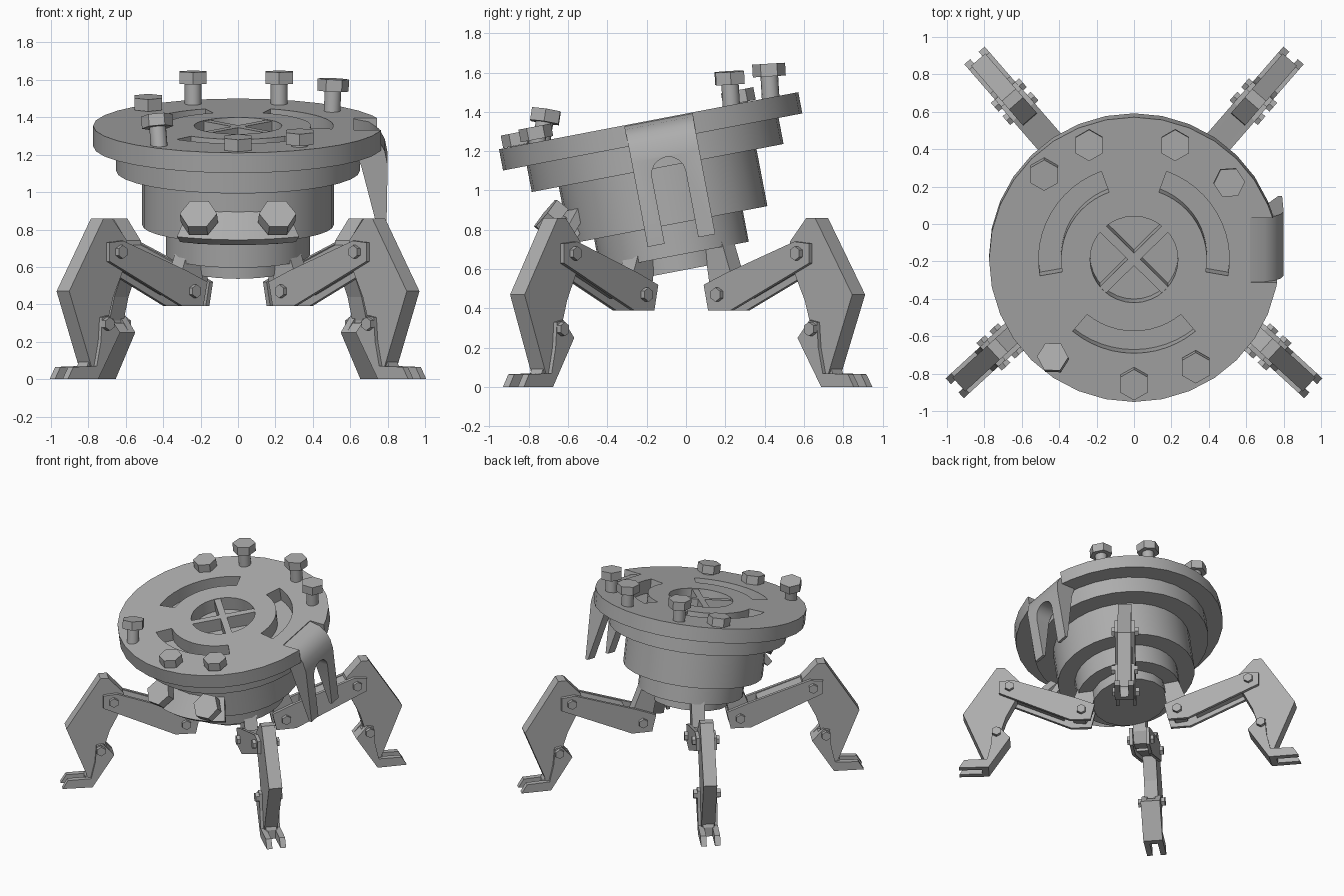
import bpy, bmesh, math
from mathutils import Matrix, Vector

if "Cube" in bpy.data.objects:
    bpy.data.objects.remove(bpy.data.objects["Cube"])

steel = bpy.data.materials.new("grey_steel")
steel.diffuse_color = (0.42, 0.42, 0.42, 1)
steel.use_nodes = True
steel.node_tree.nodes["Principled BSDF"].inputs["Base Color"].default_value = steel.diffuse_color

# tilted frame of the body: origin at the centre of the lid's top face
BODY = Matrix.Translation((0, -0.19, 1.355)) @ Matrix.Rotation(math.radians(10.8), 4, 'X')
FLAT = Matrix.Rotation(math.pi / 2, 4, 'X')


def finish(name, bm, M):
    bm.transform(M)
    bmesh.ops.recalc_face_normals(bm, faces=bm.faces[:])
    me = bpy.data.meshes.new(name)
    bm.to_mesh(me)
    bm.free()
    me.materials.append(steel)
    ob = bpy.data.objects.new(name, me)
    bpy.context.collection.objects.link(ob)
    return ob


def add_prism(bm, pts, a, b):
    """Profile in the XZ plane, extruded along Y from a to b."""
    lo = [bm.verts.new((x, a, z)) for x, z in pts]
    hi = [bm.verts.new((x, b, z)) for x, z in pts]
    bm.faces.new(lo)
    bm.faces.new(hi)
    for i in range(len(pts)):
        bm.faces.new((lo[i - 1], lo[i], hi[i], hi[i - 1]))


def prism(name, pts, spans, M):
    bm = bmesh.new()
    for a, b in spans:
        add_prism(bm, pts, a, b)
    return finish(name, bm, M)


def add_cyl(bm, r, z0, z1, n, M=Matrix()):
    bmesh.ops.create_cone(bm, cap_ends=True, segments=n, radius1=r, radius2=r, depth=z1 - z0,
                          matrix=M @ Matrix.Translation((0, 0, (z0 + z1) / 2)))


def cyl(name, r, z0, z1, n, M):
    bm = bmesh.new()
    add_cyl(bm, r, z0, z1, n)
    return finish(name, bm, M)


def smooth(ob):
    bpy.context.view_layer.objects.active = ob
    ob.select_set(True)
    bpy.ops.object.shade_smooth_by_angle(angle=math.radians(30))
    ob.select_set(False)


def cut(ob, cutter):
    bpy.context.view_layer.objects.active = ob
    m = ob.modifiers.new("cut", 'BOOLEAN')
    m.operation, m.object, m.solver = 'DIFFERENCE', cutter, 'EXACT'
    bpy.ops.object.modifier_apply(modifier=m.name)
    bpy.data.objects.remove(cutter)


def arc(r, a0, a1, n):
    angs = [math.radians(a0 + (a1 - a0) * i / n) for i in range(n + 1)]
    return [(r * math.cos(a), r * math.sin(a)) for a in angs]


def slab(name, loops, z0, z1, M):
    """Flat plate from an outline loop and hole loops."""
    bm = bmesh.new()
    caps = ([], [])
    for pts in loops:
        lo = [bm.verts.new((x, y, z0)) for x, y in pts]
        hi = [bm.verts.new((x, y, z1)) for x, y in pts]
        for i in range(len(pts)):
            bm.faces.new((lo[i - 1], lo[i], hi[i], hi[i - 1]))
            caps[0].append(bm.edges.get((lo[i - 1], lo[i])))
            caps[1].append(bm.edges.get((hi[i - 1], hi[i])))
    for edges in caps:
        bmesh.ops.triangle_fill(bm, edges=edges, use_beauty=True, normal=(0, 0, 1))
    return finish(name, bm, M)


def sweep(name, profile, a0, a1, n, M):
    """Closed (radius, height) profile swept around Z."""
    bm = bmesh.new()
    rings = []
    for x, y in arc(1, a0, a1, n):
        rings.append([bm.verts.new((r * x, r * y, z)) for r, z in profile])
    bm.faces.new(rings[0])
    bm.faces.new(rings[-1])
    for p, q in zip(rings, rings[1:]):
        for i in range(len(profile)):
            bm.faces.new((p[i - 1], p[i], q[i], q[i - 1]))
    return finish(name, bm, M)


def bolt(name, top, axis, r, h, shaft_r, length, turn=0):
    """Hex head whose top centre is at top, with a round shank behind it."""
    M = Matrix.Translation(top) @ Vector(axis).to_track_quat('Z', 'Y').to_matrix().to_4x4()
    M = M @ Matrix.Rotation(math.radians(turn), 4, 'Z')
    bm = bmesh.new()
    add_cyl(bm, r, -h, 0, 6)
    add_cyl(bm, shaft_r, -length, -h + 0.005, 16)
    smooth(finish(name, bm, M))


# lid with an edge notch for the clip, three curved slots and a round hole
outline = [p for p in arc(0.775, 0, 348.75, 31) if not (p[0] > 0 and -0.125 < p[1] < 0.225)]
outline = [p for p in outline if p[1] >= 0] + [p for p in outline if p[1] < 0]
outline += [(0.765, -0.125), (0.62, -0.125), (0.62, 0.225), (0.742, 0.225)]
holes = [arc(0.235, 0, 348.75, 31)]
for mid in (30, 150, 270):
    holes.append(arc(0.51, mid - 40, mid + 40, 12) + arc(0.39, mid + 40, mid - 40, 12))
smooth(slab("lid", [outline] + holes, -0.11, 0, BODY))
for s in (1, -1):
    prism("hole_cross_bar", [(-0.24, -0.105), (0.24, -0.105), (0.24, -0.004), (-0.24, -0.004)],
          [(-0.024, 0.024)], BODY @ Matrix.Rotation(s * math.pi / 4, 4, 'Z'))

# stepped body below the lid
for name, r, top, bottom, n in (("lid_rim", 0.652, 0.105, 0.245, 32), ("drum", 0.512, 0.24, 0.54, 32),
                                ("lower_drum", 0.385, 0.53, 0.70, 32), ("base_plug", 0.28, 0.69, 0.78, 16)):
    smooth(cyl(name, r, -bottom, -top, n, BODY))

# sloped front plate with two large bolts
smooth(sweep("front_plate", [(0.635, -0.50), (0.47, -0.33), (0.43, -0.365), (0.60, -0.535)], 239, 301, 12, BODY))
for s in (1, -1):
    bolt("front_bolt", (s * 0.212, -0.715, 0.885), (s * 0.08, -0.77, 0.62), 0.1, 0.075, 0.05, 0.2, 30)

# lid bolts: four loosened, three tight
up = BODY.to_3x3() @ Vector((0, 0, 1))
for top, axis, length in (((-0.24, 0.42, 1.645), (0, -0.06, 1), 0.22), ((0.22, 0.42, 1.645), (0, -0.06, 1), 0.22),
                          ((0.51, 0.22, 1.605), (0.04, -0.06, 1), 0.24),
                          ((-0.435, -0.71, 1.41), (-0.08, 0.15, 0.96), 0.2),
                          ((-0.48, 0.26, 1.51), up, 0.11), ((0, -0.86, 1.295), up, 0.1),
                          ((0.33, -0.77, 1.325), up, 0.1)):
    bolt("lid_bolt", top, axis, 0.084, 0.065, 0.045, length)

# forked clip hooked into the lid's edge notch
clip = prism("side_clip", [(0.62, -0.006), (0.70, -0.022), (0.755, -0.06), (0.785, -0.115), (0.80, -0.19),
                           (0.792, -0.63), (0.77, -0.63), (0.66, -0.2), (0.62, -0.105)], [(-0.125, 0.225)], BODY)
slot = [(x + 0.05, y - 0.285) for x, y in arc(0.087, 0, 180, 8)] + [(-0.037, -0.8), (0.137, -0.8)]
cut(clip, prism("slot_cutter", [(-y, z) for y, z in slot], [(0.3, 1.0)],
                BODY @ Matrix.Rotation(-math.pi / 2, 4, 'Z')))
smooth(clip)

# legs: profiles in (distance outward, height)
SHIN = [(1.02, 0.86), (1.27, 0.47), (1.11, 0.07), (1.05, 0.07), (1.0, 0.28), (0.95, 0.44),
        (0.84, 0.66), (0.85, 0.74), (0.96, 0.86)]
ARM = [(1.0, 0.73), (1.0, 0.63), (0.47, 0.39), (0.32, 0.39), (0.29, 0.52), (0.44, 0.58), (0.90, 0.74)]
CORE = [(0.9, 0.735), (0.9, 0.62), (0.52, 0.45), (0.52, 0.60)]
FOOT = [(1.05, 0.33), (1.0, 0.34), (0.92, 0.25), (1.08, 0), (1.30, 0), (1.26, 0.065), (1.09, 0.07), (1.06, 0.2)]
HEEL = [(1.02, 0.3), (0.97, 0.3), (0.92, 0.25), (1.08, 0), (1.13, 0), (1.13, 0.07)]
HIP = [(0.26, 0.78), (0.38, 0.76), (0.46, 0.55), (0.45, 0.43), (0.36, 0.42), (0.31, 0.5)]
CHEEKS = [(-0.075, -0.05), (0.05, 0.075)]


def leg(label, angle, oy):
    M = Matrix.Translation((0, oy, 0)) @ Matrix.Rotation(math.radians(angle), 4, 'Z')
    prism(label + "_shin", SHIN, [(-0.05, 0.05)], M)
    prism(label + "_arm_plates", ARM, CHEEKS, M)
    prism(label + "_arm_core", CORE, [(-0.052, 0.052)], M)
    prism(label + "_foot", FOOT, [(-0.072, -0.03), (0.03, 0.072)], M)
    prism(label + "_heel", HEEL, [(-0.04, 0.04)], M)
    prism(label + "_hip", HIP, [(-0.048, 0.048)], M)
    bm = bmesh.new()
    for r, z in ((0.39, 0.47), (0.925, 0.68), (1.02, 0.295)):
        add_cyl(bm, 0.036, -0.1, 0.1, 6, Matrix.Translation((r, 0, z)) @ FLAT)
    finish(label + "_joint_bolts", bm, M)


for label, angle, oy in (("front_right_leg", -42.5, 0), ("front_left_leg", 222.5, 0),
                         ("back_right_leg", 49, -0.08), ("back_left_leg", 131, -0.08)):
    leg(label, angle, oy)
